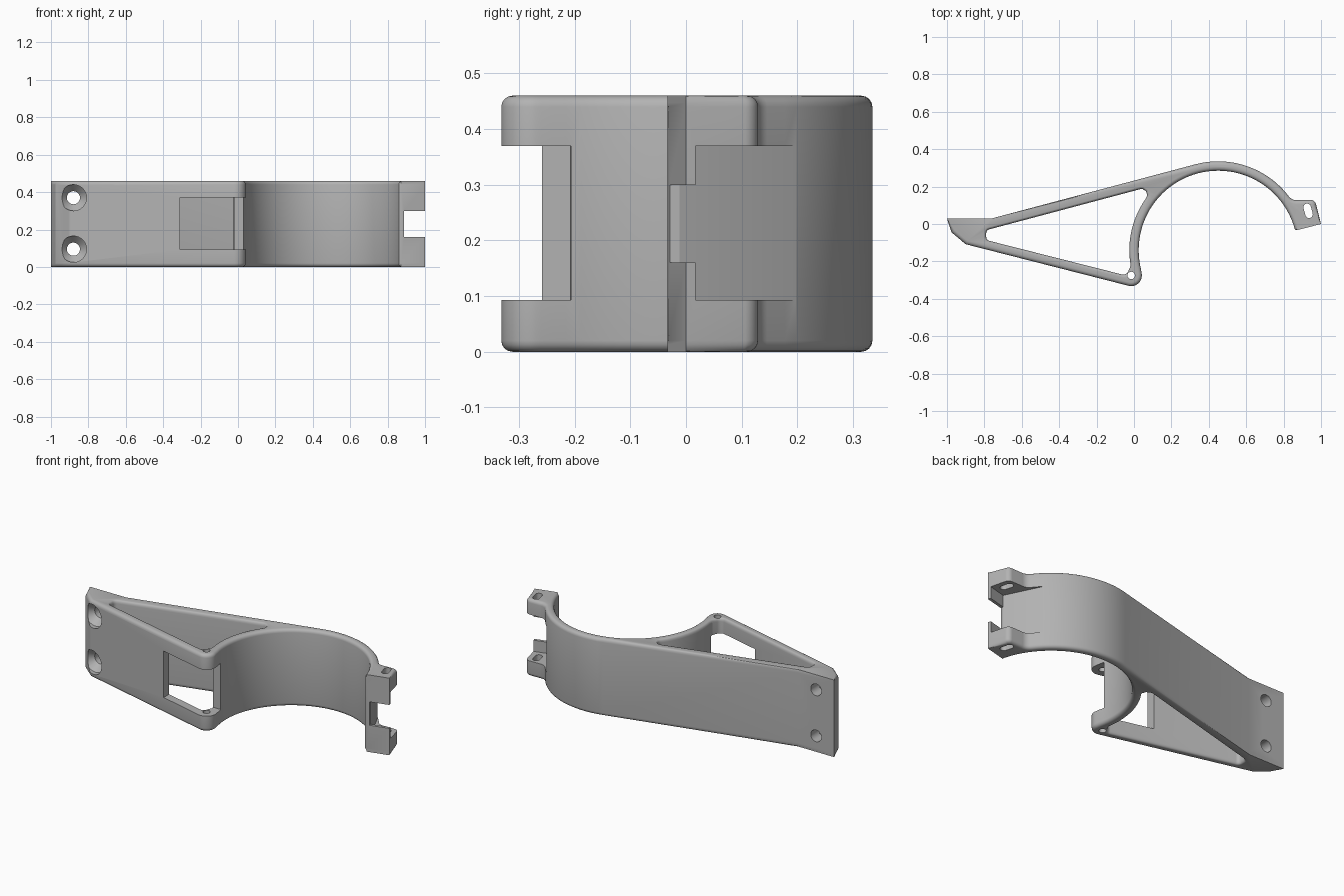
import bpy, bmesh, math
from mathutils import Vector

cube = bpy.data.objects.get("Cube")
if cube:
    bpy.data.objects.remove(cube, do_unlink=True)

HEIGHT = 0.46
ROUND = 0.02
RING = (0.45, -0.14)
INNER, OUTER = 0.425, 0.475
BOSS = (-0.015, -0.275)


def arc(centre, radius, start, end, steps):
    """Points on a circle, angles in degrees."""
    angles = [math.radians(start + (end - start) * i / steps) for i in range(steps + 1)]
    return [(centre[0] + radius * math.cos(a), centre[1] + radius * math.sin(a)) for a in angles]


def fillet(before, corner, after, radius, steps=6):
    """Round one corner of a path."""
    c = Vector(corner)
    u, v = (Vector(before) - c).normalized(), (Vector(after) - c).normalized()
    half = u.angle(v) / 2
    t = radius / math.tan(half)
    mid = c + (u + v).normalized() * radius / math.sin(half)
    a, b = c + u * t - mid, c + v * t - mid
    pts = []
    for i in range(steps + 1):
        d = a.lerp(b, i / steps).normalized() * radius
        pts.append(tuple(mid + d))
    return pts


def offset(points, distances):
    """Move each point of a counter-clockwise outline outward."""
    result = []
    for i, p in enumerate(points):
        p, prev, nxt = Vector(p), Vector(points[i - 1]), Vector(points[(i + 1) % len(points)])
        d1, d2 = (p - prev).normalized(), (nxt - p).normalized()
        n1, n2 = Vector((d1.y, -d1.x)), Vector((d2.y, -d2.x))
        m = (n1 + n2) / max(1 + n1.dot(n2), 0.3)
        result.append(p + m * distances[i])
    return result


def make_object(name, bm):
    bmesh.ops.recalc_face_normals(bm, faces=bm.faces)
    mesh = bpy.data.meshes.new(name)
    bm.to_mesh(mesh)
    bm.free()
    obj = bpy.data.objects.new(name, mesh)
    bpy.context.collection.objects.link(obj)
    return obj


def loft(name, rings):
    """Skin a stack of equal rings and cap both ends."""
    bm = bmesh.new()
    loops = [[bm.verts.new(p) for p in ring] for ring in rings]
    n = len(loops[0])
    for low, high in zip(loops, loops[1:]):
        for i in range(n):
            j = (i + 1) % n
            bm.faces.new((low[i], low[j], high[j], high[i]))
    bm.faces.new(loops[0])
    bm.faces.new(loops[-1])
    return make_object(name, bm)


def prism(name, points, levels, sharp=lambda p: False):
    """Upright solid; levels are (height, outline offset) pairs."""
    area = sum(points[i - 1][0] * p[1] - p[0] * points[i - 1][1] for i, p in enumerate(points))
    if area < 0:
        points = points[::-1]
    rings = []
    for z, off in levels:
        moved = offset(points, [0 if sharp(p) else off for p in points])
        rings.append([(p.x, p.y, z) for p in moved])
    return loft(name, rings)


def cut(target, cutter):
    mod = target.modifiers.new("cut", 'BOOLEAN')
    mod.operation = 'DIFFERENCE'
    mod.solver = 'EXACT'
    mod.object = cutter
    bpy.context.view_layer.objects.active = target
    bpy.ops.object.modifier_apply(modifier=mod.name)
    bpy.data.objects.remove(cutter, do_unlink=True)


# Rounded rim: quarter circles at the bottom and the top
quarter = [(ROUND * (1 - math.sin(a)), ROUND * (1 - math.cos(a)))
           for a in [math.radians(90 - 22.5 * i) for i in range(5)]]
rim = quarter + [(HEIGHT - z, off) for z, off in reversed(quarter)]

# Clamp outline: mounting block, strut, open ring, lug, pivot boss
ring_out = arc(RING, OUTER, 105, 42, 18)
ring_in = arc(RING, INNER, 15, 194, 48)
lug_neck, lug_back, lug_tip, lug_front = (0.845, 0.127), (0.967, 0.13), (1.0, 0.0), (0.872, -0.033)
outline = [(-1.0, 0.03), (-0.76, 0.03)] + ring_out
outline += fillet(ring_out[-1], lug_neck, lug_back, 0.05)
outline += fillet(lug_neck, lug_back, lug_tip, 0.03)
outline += [lug_tip, lug_front] + ring_in + arc(BOSS, 0.057, 15, -104, 12)
outline += [(-0.9, -0.108), (-0.975, -0.045)]


def is_sharp(p):
    return p in (lug_tip, lug_front) or (p[0] < -0.7 and p[1] > 0)


bracket = prism("clamp_bracket", outline, [(z, -off) for z, off in rim], is_sharp)

# Triangular opening between the struts, with a softened rim
back = arc(RING, OUTER, 190, 145, 14)
tri = [(-0.79, -0.033), (-0.79, -0.086), (-0.04, -0.276), (0.1, 0.204)]
opening = fillet(tri[3], tri[0], tri[1], 0.022) + fillet(tri[0], tri[1], tri[2], 0.022)
opening += fillet(tri[1], tri[2], back[0], 0.03) + back
opening += fillet(back[-1], tri[3], tri[0], 0.03)
flare = [(z, off * 0.6) for z, off in rim]
flare = [(-0.05, flare[0][1])] + flare + [(HEIGHT + 0.05, flare[-1][1])]
cut(bracket, prism("opening_cutter", opening, flare))

# Window through the front strut and the boss
window = [(-0.31, -0.4), (0.1, -0.4), (0.1, -0.207), (-0.31, -0.207)]
cut(bracket, prism("window_cutter", window, [(0.093, 0), (0.37, 0)]))

# Lug pocket and bolt notch
pocket = [(0.76, 0.247), (0.887, -0.012), (1.05, 0.031), (1.05, 0.25)]
cut(bracket, prism("pocket_cutter", pocket, [(0.093, 0), (0.37, 0)]))
notch = [(0.888, -0.08), (1.05, -0.08), (1.05, 0.04), (0.888, 0.01)]
cut(bracket, prism("notch_cutter", notch, [(0.16, 0), (0.30, 0)]))

# Upright pin hole in the boss and slanted slot in the lug
through = [(-0.05, 0), (HEIGHT + 0.05, 0)]
cut(bracket, prism("pin_cutter", arc(BOSS, 0.02, 0, 345, 23), through))
slot = arc((0.926, 0.089), 0.02, 15, 195, 10) + arc((0.936, 0.052), 0.02, 195, 375, 10)
cut(bracket, prism("slot_cutter", slot, through))

# Countersunk screw holes in the mounting block
for z in (0.095, 0.37):
    rings = [[(x, y, h) for x, h in arc((-0.88, z), r, 0, 348.75, 31)]
             for y, r in ((-0.2, 0.07), (-0.085, 0.07), (-0.045, 0.035), (0.1, 0.035))]
    cut(bracket, loft("screw_cutter", rings))

# Single grey plastic
grey = bpy.data.materials.new("grey_plastic")
grey.use_nodes = True
colour = (0.45, 0.45, 0.45, 1)
grey.diffuse_color = colour
grey.node_tree.nodes["Principled BSDF"].inputs["Base Color"].default_value = colour
bracket.data.materials.clear()
bracket.data.materials.append(grey)

bpy.ops.object.select_all(action='DESELECT')
bracket.select_set(True)
bpy.context.view_layer.objects.active = bracket
bpy.ops.object.shade_smooth_by_angle(angle=math.radians(30))
